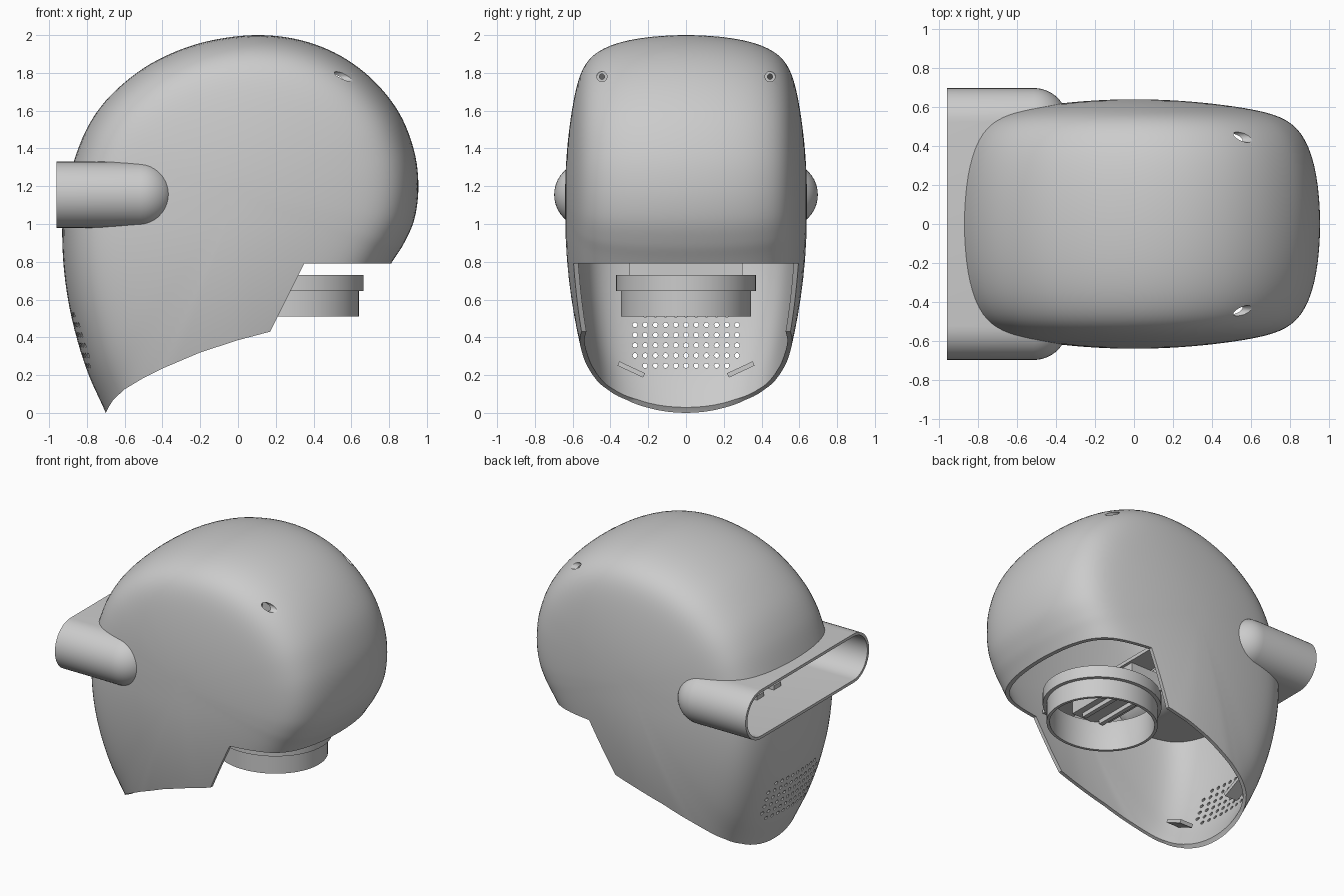
import bpy, bmesh, math
from mathutils import Vector

if "Cube" in bpy.data.objects:
    bpy.data.objects.remove(bpy.data.objects["Cube"])

grey = bpy.data.materials.new("plain_grey")
grey.use_nodes = True
colour = (0.6, 0.6, 0.6, 1)
grey.diffuse_color = colour
grey.node_tree.nodes["Principled BSDF"].inputs["Base Color"].default_value = colour


def loft(bm, rings, closed=False):
    """Skin a list of equal rings; cap both ends unless the loft closes on itself."""
    loops = [[bm.verts.new(p) for p in ring] for ring in rings]
    pairs = list(zip(loops, loops[1:]))
    if closed:
        pairs.append((loops[-1], loops[0]))
    else:
        bm.faces.new(loops[0])
        bm.faces.new(loops[-1])
    for a, b in pairs:
        for i in range(len(a)):
            j = (i + 1) % len(a)
            bm.faces.new((a[i], a[j], b[j], b[i]))


def finish(name, bm):
    bmesh.ops.recalc_face_normals(bm, faces=bm.faces)
    mesh = bpy.data.meshes.new(name)
    bm.to_mesh(mesh)
    bm.free()
    obj = bpy.data.objects.new(name, mesh)
    bpy.context.collection.objects.link(obj)
    mesh.materials.append(grey)
    return obj


def activate(obj):
    bpy.ops.object.select_all(action='DESELECT')
    obj.select_set(True)
    bpy.context.view_layer.objects.active = obj


def smooth(obj, angle=35):
    activate(obj)
    bpy.ops.object.shade_smooth_by_angle(angle=math.radians(angle))


def box(name, location, size, rotation=(0, 0, 0)):
    bpy.ops.mesh.primitive_cube_add(size=1, location=location, rotation=rotation)
    obj = bpy.context.object
    obj.name = name
    obj.scale = size
    obj.data.materials.append(grey)


def circle_x(x, y, z, r, n=16):
    turn = [2 * math.pi * i / n for i in range(n)]
    return [(x, y + r * math.cos(a), z + r * math.sin(a)) for a in turn]


def oval_z(x, z, rx, ry, n=72):
    turn = [2 * math.pi * i / n for i in range(n)]
    return [(x + rx * math.cos(a), ry * math.sin(a), z) for a in turn]


def catmull(points, steps):
    out = []
    n = len(points)
    for i in range(n):
        a, b, c, d = (Vector(points[(i + k) % n]) for k in (-1, 0, 1, 2))
        for k in range(steps):
            t = k / steps
            out.append(0.5 * (2 * b + (c - a) * t + (2 * a - 5 * b + 4 * c - d) * t * t
                              + (3 * b - a - 3 * c + d) * t ** 3))
    return out


# Helmet body: side outline puffed out to both sides
outline = catmull([
    (-.70, 0), (-.79, .2), (-.855, .4), (-.9, .6), (-.925, .8), (-.93, 1), (-.915, 1.16),
    (-.87, 1.33), (-.795, 1.515), (-.68, 1.675), (-.5, 1.825), (-.3, 1.925), (-.1, 1.98),
    (.12, 2), (.337, 1.972), (.54, 1.892), (.717, 1.76), (.855, 1.585), (.933, 1.385),
    (.955, 1.2), (.935, 1.03), (.88, .9), (.81, .79), (.68, .58), (.5, .3), (.3, 0),
    (0, -.4), (-.3, -.5), (-.55, -.38), (-.635, -.17)], 6)
centre = Vector((0, 1.15))
STEPS = 28


def shell_ring(u, side):
    s = 1 - (1 - u) ** 2
    height = .64 * (1 - .2 * s * s) * math.sqrt(max(0, 1 - s ** 12.5))
    ring = []
    for p in outline:
        q = centre + (p - centre) * s
        narrow = 1 - .2 * max(0, 1 - q.y) ** 2
        ring.append((q.x, side * height * narrow, q.y))
    return ring


bm = bmesh.new()
loft(bm, [shell_ring(i / STEPS, 1) for i in range(1, STEPS + 1)]
     + [shell_ring(i / STEPS, -1) for i in range(STEPS - 1, 0, -1)])
shell = finish("helmet_shell", bm)
activate(shell)
solid = shell.modifiers.new("wall", 'SOLIDIFY')
solid.thickness = .025
solid.offset = -1
bpy.ops.object.modifier_apply(modifier="wall")


# Visor housing: slot-shaped tube with a rounded inner end
def slot(x, r, n=20):
    ring = []
    for side in (1, -1):
        for i in range(n + 1):
            a = math.pi * i / n - math.pi / 2
            ring.append((x, side * (.523 + r * math.cos(a)), 1.155 + side * r * math.sin(a)))
    return ring


def slot_rings(r, front):
    arc = [math.radians(a) for a in range(88, -1, -8)]
    return [slot(-.515 + r * math.sin(a), r * math.cos(a)) for a in arc] + [slot(front, r)]


bm = bmesh.new()
loft(bm, slot_rings(.175, -.96) + slot_rings(.155, -.96)[::-1])
smooth(finish("visor_housing", bm))
for y in (.05, -.14):
    box("visor_block", (-.6, y, 1.015), (.05, .08, .03))

# Cutter: neck opening, visor slot, breathing holes and screw holes
bm = bmesh.new()
opening = [(-1.2, 0), (-.70, 0), (-.688, .025), (-.66, .07), (-.6, .125), (-.5, .185),
           (-.4, .235), (-.2, .32), (0, .385), (.17, .43), (.35, .79), (1.2, .79),
           (1.2, -.8), (-1.2, -.8)]
loft(bm, [[(x, y, z) for x, z in opening] for y in (-1, 1)])
loft(bm, slot_rings(.17, -1.1))
for row in range(6):
    reach = 4 if row in (0, 5) else 5
    for col in range(-reach, reach + 1):
        loft(bm, [circle_x(x, col * .054, .25 + row * .054, .013, 10) for x in (-1.1, -.6)])
for y in (-.445, .445):
    loft(bm, [circle_x(x, y, 1.78, .027) for x in (.4, .9)])
cutter = finish("cutter", bm)
cutter.hide_render = True
activate(shell)
cut = shell.modifiers.new("cut", 'BOOLEAN')
cut.operation = 'DIFFERENCE'
cut.solver = 'EXACT'
cut.object = cutter
bpy.ops.object.modifier_apply(modifier="cut")
bpy.data.objects.remove(cutter)
smooth(shell)

# Screw sockets sunk into the back of the shell
for y in (-.445, .445):
    bm = bmesh.new()
    loft(bm, [circle_x(x, y, 1.78, r) for x, r in
              ((.4, .029), (.49, .029), (.49, .014), (.4, .014))], closed=True)
    smooth(finish("screw_socket", bm))

# Neck ring with flange, slightly longer than wide
profile = [(.345, .51), (.345, .645), (.37, .645), (.37, .73), (.335, .73), (.325, .7),
           (.325, .51)]
bm = bmesh.new()
loft(bm, [oval_z(.27, z, r + .025, r) for r, z in profile], closed=True)
smooth(finish("neck_ring", bm))

# Mounting block above the ring, with rails and side supports
box("mount_block", (.14, 0, .78), (.26, .6, .12))
for x in (.07, .21):
    box("mount_rail", (x, 0, .71), (.03, .5, .04))
box("cross_plate", (.2, 0, .85), (.18, 1.15, .025))
for side in (-1, 1):
    box("side_bracket", (.2, side * .56, .92), (.14, .03, .14))
    # Chin clips
    box("chin_clip", (-.63, side * .29, .23), (.1, .15, .025), (side * math.radians(25), 0, 0))
